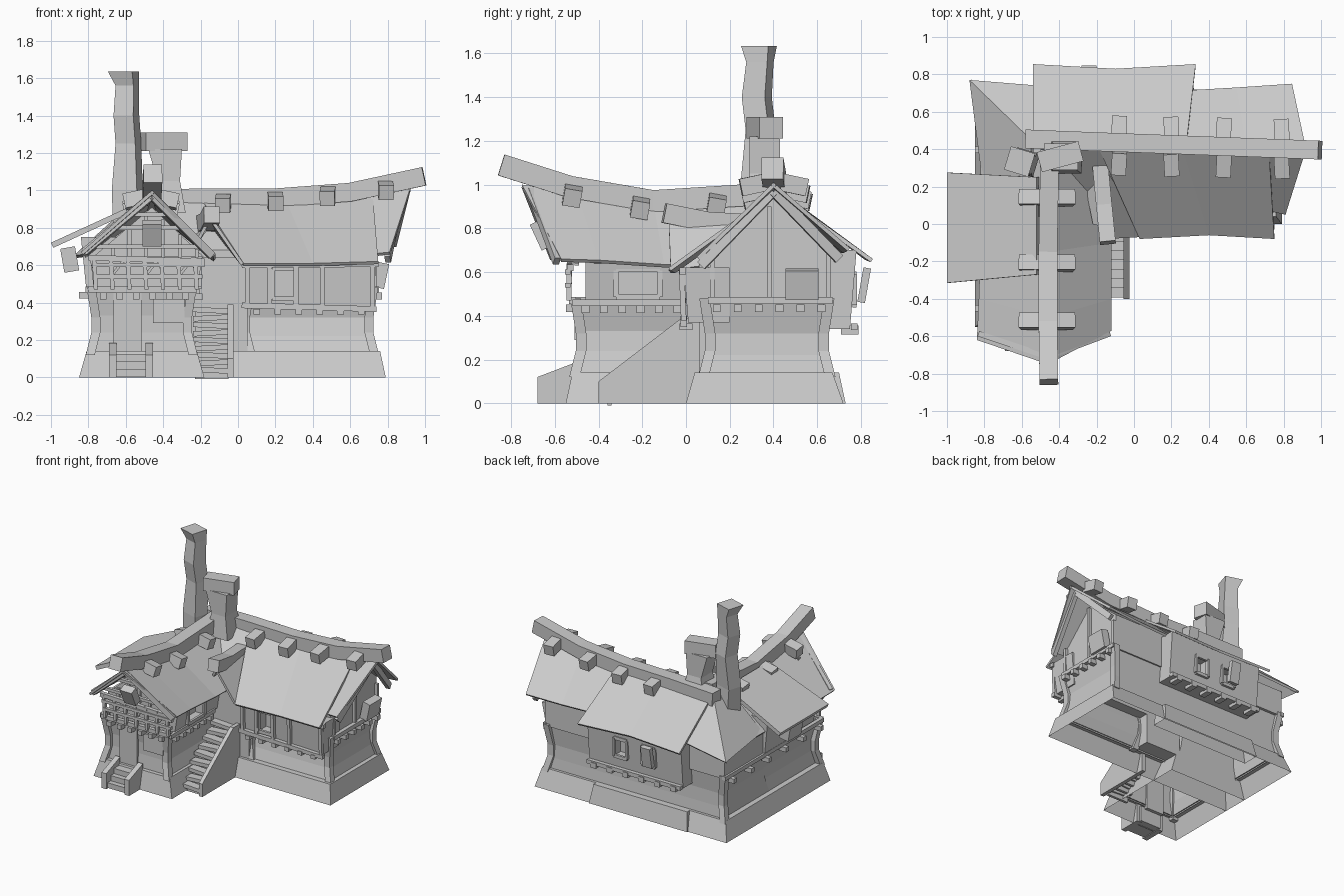
import bpy, bmesh, math
from mathutils import Vector, Euler, Matrix

cube = bpy.data.objects.get("Cube")
if cube:
    bpy.data.objects.remove(cube, do_unlink=True)

mat = bpy.data.materials.new("plain grey")
mat.use_nodes = True
GREY = (0.6, 0.6, 0.6, 1)
mat.diffuse_color = GREY
mat.node_tree.nodes["Principled BSDF"].inputs["Base Color"].default_value = GREY


def make(name, verts, faces):
    mesh = bpy.data.meshes.new(name)
    mesh.from_pydata([tuple(v) for v in verts], [], faces)
    bm = bmesh.new()
    bm.from_mesh(mesh)
    bmesh.ops.recalc_face_normals(bm, faces=bm.faces)
    bm.to_mesh(mesh)
    bm.free()
    mesh.materials.append(mat)
    ob = bpy.data.objects.new(name, mesh)
    bpy.context.collection.objects.link(ob)
    return ob


def loft(name, rings, caps=True):
    """Skin equal-sized rings of points, closing both ends unless hollow."""
    n = len(rings[0])
    last = (len(rings) - 1) * n
    faces = [tuple(range(n)), tuple(last + i for i in range(n))] if caps else []
    for r in range(len(rings) - 1):
        for i in range(n):
            j = (i + 1) % n
            faces.append((r*n + i, r*n + j, r*n + n + j, r*n + n + i))
    return make(name, [p for ring in rings for p in ring], faces)


def rect(x0, x1, y0, y1, z):
    return [(x0, y0, z), (x1, y0, z), (x1, y1, z), (x0, y1, z)]


def stack(name, sections, caps=True):
    return loft(name, [rect(*s) for s in sections], caps)


def box(name, center, size, rot=(0, 0, 0)):
    sx, sy, sz = (s / 2 for s in size)
    turn = Euler([math.radians(a) for a in rot]).to_matrix()
    rings = [[turn @ Vector(p) + Vector(center) for p in rect(-sx, sx, -sy, sy, z)]
             for z in (-sz, sz)]
    return loft(name, rings)


def beam(name, points, w, h):
    """Square timber following a path; w is across, h is upright."""
    pts = [Vector(p) for p in points]
    rings = []
    for i, p in enumerate(pts):
        d = (pts[min(i + 1, len(pts) - 1)] - pts[max(i - 1, 0)]).normalized()
        side = d.cross(Vector((0, 0, 1)))
        side = side.normalized() if side.length > 0.1 else Vector((1, 0, 0))
        up = side.cross(d)
        rings.append([p + side*a*w/2 + up*b*h/2
                      for a, b in ((-1, -1), (1, -1), (1, 1), (-1, 1))])
    return loft(name, rings)


def roof(name, ridge, eave, thick=0.018):
    """Thin roof slope between a ridge line and an eave line."""
    n = len(ridge)
    ob = make(name, ridge + eave, [(i, i + 1, n + i + 1, n + i) for i in range(n - 1)])
    if ob.data.polygons[0].normal.z < 0:
        ob.data.flip_normals()
    mod = ob.modifiers.new("thickness", "SOLIDIFY")
    mod.thickness = thick


def opening(wall, center, size):
    """Cut a window recess and bake it into the wall."""
    cutter = box("cutter", center, size)
    mod = wall.modifiers.new("opening", "BOOLEAN")
    mod.operation, mod.object, mod.solver = "DIFFERENCE", cutter, "EXACT"
    graph = bpy.context.evaluated_depsgraph_get()
    graph.update()
    baked = bpy.data.meshes.new_from_object(wall.evaluated_get(graph))
    wall.modifiers.clear()
    wall.data = baked
    bpy.data.objects.remove(cutter, do_unlink=True)


def window(name, center, w, h, axis):
    """Frame of four bars, facing along x or y."""
    c = Vector(center)
    u = Vector((1, 0, 0)) if axis == "y" else Vector((0, 1, 0))
    v = Vector((0, 0, 1))
    for k in (-1, 1):
        for tag, mid, along, length in (("side", u*k*w/2, v, h), ("rail", v*k*h/2, u, w)):
            beam(f"{name}_{tag}", [c + mid - along*length/2, c + mid + along*length/2], 0.018, 0.025)


# Hollow stone footings with a ledge on top
stack("main_footing", [(-.85, .79, .0, .72, 0), (-.81, .76, .04, .67, .14),
                       (-.76, .71, .09, .63, .14)], False)
stack("front_footing", [(-.85, -.18, -.55, .2, 0), (-.81, -.22, -.52, .2, .14),
                        (-.76, -.28, -.48, .2, .14)], False)
stack("back_footing", [(-.52, .32, .6, .73, 0), (-.5, .3, .6, .7, .14), (-.5, .3, .6, .62, .14)], False)

# Ground floor walls with a pinched waist
stack("main_lower_wall", [(-.77, .73, .08, .65, .13), (-.76, .71, .11, .64, .22),
                          (-.75, .70, .13, .635, .32), (-.78, .73, .1, .65, .47)], False)
stack("front_lower_wall", [(-.77, -.24, -.49, .2, .13), (-.75, -.27, -.48, .2, .24),
                           (-.75, -.28, -.48, .2, .33), (-.78, -.25, -.5, .2, .47)], False)
for x, y in ((-.77, -.49), (-.26, -.49), (.71, .1), (.71, .64), (-.77, .64), (.05, .1)):
    sx, sy = (1 if x > -.3 else -1), (1 if y > .3 else -1)
    path = ((.02, .12), (-.01, .24), (-.01, .32), (.015, .48))
    stack("corner_post", [(x + d*sx - .024, x + d*sx + .024, y + d*sy - .024, y + d*sy + .024, z)
                          for d, z in path])

# Upper walls with window openings
stack("left_upper_wall", [(-.8, -.4, .1, .67, .46), (-.8, -.4, .1, .67, .66)])
profile = [(.1, .46), (.1, .68), (.4, .94), (.66, .73), (.66, .46)]
loft("main_upper_wall", [[(x, y, z) for y, z in profile] for x in (-.5, .72)])
front_bay = stack("front_bay_wall", [(.04, .72, .01, .2, .37), (.04, .74, -.01, .2, .62)])
opening(front_bay, (.245, 0, .5), (.12, .16, .16))
back_bay = stack("back_bay_wall", [(-.5, .3, .55, .75, .34), (-.5, .3, .55, .78, .7)])
for x in (-.22, .02):
    opening(back_bay, (x, .77, .52), (.11, .16, .14))
front_upper = stack("front_upper_wall", [(-.77, -.22, -.46, .25, .46), (-.79, -.19, -.46, .25, .645)])
opening(front_upper, (-.2, -.22, .55), (.16, .2, .13))
profile = [(-.78, .64), (-.46, .91), (-.18, .64)]
loft("front_gable_wall", [[(x, y, z) for x, z in profile] for y in (-.42, .25)])
stack("left_dormer_wall", [(-.81, -.5, -.25, .2, .46), (-.84, -.5, -.25, .2, .75)])

# Front wing roof
ridge = [(-.46, -.75, 1.0), (-.46, -.5, .965), (-.46, -.15, .92), (-.46, .4, .95)]
roof("front_roof_right", ridge, [(-.12, -.57, .66), (-.12, -.4, .655), (-.12, -.1, .635), (-.12, .25, .63)])
roof("front_roof_left", ridge, [(-.84, -.62, .67), (-.83, -.4, .66), (-.82, -.1, .65), (-.82, .3, .66)])
roof("left_shed_roof", [(-.52, .25, .94), (-.52, -.27, .94)], [(-1, .275, .72), (-1, -.315, .72)], .03)

# Main wing roof
roof("main_roof_front", [(-.2, .43, .96), (.25, .43, .96), (.72, .42, .98)],
     [(.03, -.08, .61), (.4, -.06, .61), (.75, -.08, .62)])
roof("main_roof_front_end", [(.68, .41, .97), (.92, .4, 1.01)], [(.72, .07, .66), (.81, .05, .67)])
roof("main_roof_back", [(.2, .43, .95), (.6, .42, .96), (.92, .4, 1.01)],
     [(.2, .71, .7), (.55, .73, .7), (.845, .75, .71)])
roof("back_bay_roof", [(-.54, .44, .965), (-.1, .44, .965), (.28, .43, .965)],
     [(-.54, .855, .66), (-.1, .83, .67), (.33, .855, .66)])
roof("back_left_roof", [(-.55, .45, .95), (-.4, .45, .95)], [(-.88, .77, .65), (-.45, .735, .7)])
roof("hip_roof", [(-.55, .45, .95), (-.55, .25, .92)], [(-.88, .77, .65), (-.81, .22, .66)])

# Stair porch roof
roof("porch_roof_right", [(-.15, .35, .84), (-.15, -.08, .87)], [(.0, .3, .66), (.03, -.07, .61)])
roof("porch_roof_left", [(-.15, .35, .84), (-.15, -.02, .87)], [(-.28, .3, .74), (-.22, .0, .74)])
beam("porch_ridge", [(-.14, -.1, .87), (-.16, .1, .83), (-.18, .31, .82)], .085, .09)
stack("porch_wall", [(-.25, .05, .06, .2, .14), (-.25, .05, .06, .2, .64)])

# Heavy ridge timbers and their pegs
beam("main_ridge", [(-.58, .455, .95), (-.2, .44, .96), (.2, .425, .96), (.6, .41, .99), (.995, .395, 1.075)],
     .1, .1)
beam("front_ridge", [(-.455, -.845, 1.09), (-.46, -.53, .99), (-.46, -.15, .925), (-.45, .4, .96)], .1, .1)
for i, x in enumerate((-.08, .2, .48, .79)):
    z = .93 + .1 * max(0, x - .1)
    for y, tilt in ((.51, -12), (.325, 12)):
        box("ridge_peg", (x, y - .02*x, z), (.08, .12, .08), (tilt, 0, 6*(i % 2) - 3))
for y, z in ((.14, .91), (-.21, .895), (-.52, .95)):
    for k in (-1, 1):
        box("front_ridge_peg", (-.465 + k*.085, y, z), (.12, .08, .08), (-10, 12*k, 0))

# Chimneys
tall = stack("tall_chimney", [(-.65, -.53, .27, .39, .75), (-.66, -.52, .27, .38, 1.0),
                              (-.645, -.535, .29, .4, 1.25), (-.65, -.54, .27, .38, 1.4),
                              (-.645, -.545, .29, .39, 1.56), (-.68, -.545, .265, .395, 1.635)])
pivot = Matrix.Translation((-.6, .33, 0))
tall.data.transform(pivot @ Matrix.Rotation(math.radians(-17), 4, "Z") @ pivot.inverted())
stack("short_chimney", [(-.47, -.28, .27, .47, .88), (-.43, -.31, .29, .43, 1.05),
                        (-.48, -.3, .29, .43, 1.22)])
box("short_chimney_cap", (-.395, .36, 1.26), (.23, .11, .1), (0, 0, 15))

# Floor beams with projecting joist ends
for a, b in (((-.8, -.52, .47), (-.22, -.52, .47)), ((-.22, -.52, .46), (-.22, .02, .46)),
             ((-.8, -.52, .47), (-.8, .68, .47)), ((.74, .1, .47), (.74, .67, .47)),
             ((.02, -.01, .385), (.74, -.01, .365)), ((-.5, .77, .35), (.3, .77, .35)),
             ((.02, -.015, .6), (.75, -.015, .605)), ((-.8, -.53, .64), (-.18, -.53, .62))):
    beam("floor_beam", [a, b], .03, .03)
for i in range(6):
    t = i / 5
    box("front_joist", (-.72 + .44*t, -.52, .435), (.035, .06, .035))
    box("right_joist", (.74, .14 + .48*t, .435), (.06, .035, .035))
    box("side_joist", (-.22, -.46 + .42*t, .43), (.06, .035, .035))
    box("left_joist", (-.82, -.45 + 1.06*t, .44), (.06, .035, .035))
    box("bay_joist", (.1 + .56*t, .0, .35), (.035, .06, .03))
    box("back_joist", (-.44 + .68*t, .75, .335), (.045, .08, .04))

# Lattice gallery and open truss of the front gable
for z, w in ((.54, .29), (.6, .3), (.7, .29), (.8, .18), (.87, .11)):
    beam("gable_rail", [(-.48 - w, -.54, z), (-.48 + w, -.54, z)], .025, .022)
for i in range(7):
    x = -.76 + .09*i
    beam("gallery_post", [(x, -.535, .47), (x - .01, -.535, .64)], .022, .022)
    beam("gallery_brace", [(x, -.53, .55), (x + (.07 if i % 2 else -.03), -.53, .64)], .015, .015)
    beam("truss_post", [(x, -.5, .64), (x, -.5, .9 - .9*abs(x + .46))], .02, .02)
for x, z in ((-.82, .67), (-.14, .65)):
    beam("front_rafter", [(x, -.59, z), (-.46, -.71, .97)], .03, .04)
box("gable_window", (-.46, -.66, .77), (.1, .06, .13), (25, 0, 0))

# Right gable timbers
for y, z in ((.07, .63), (.7, .66)):
    beam("gable_rafter", [(.8, y, z), (.87, .4, .97)], .03, .045)
for y in (.12, .38, .65):
    beam("gable_post", [(.73, y, .47), (.73, y, .9 if y == .38 else .68)], .025, .02)

# Windows, shutters and door
for x in (.05, .17, .31, .45, .72):
    beam("bay_post", [(x, -.01, .37), (x, -.02, .61)], .025, .025)
window("bay_window", (.245, -.012, .5), .12, .16, "y")
window("side_window", (-.205, -.22, .55), .2, .13, "x")
for x in (-.22, .02):
    window("back_window", (x, .77, .52), .11, .14, "y")
box("back_shutter", (-.24, .815, .54), (.08, .035, .16), (-10, 0, 0))
box("right_window_box", (.765, .53, .545), (.06, .15, .135), (0, 12, 0))
box("left_window_box", (-.9, 0, .63), (.08, .16, .13), (0, -10, 0))
box("front_door", (-.59, -.485, .28), (.15, .03, .34))
box("front_window", (-.37, -.49, .355), (.17, .04, .13))

# Front steps with cheek walls
for i in range(3):
    box("front_step", (-.57, -.58 + .02*i, .025 + .04*i), (.18, .17 - .04*i, .04))
for x in (-.67, -.475):
    loft("front_cheek", [[(a, -.68, 0), (a, -.68, .12), (a, -.51, .185), (a, -.51, 0)]
                         for a in (x - .02, x + .02)])

# Side staircase
for i in range(9):
    h = .05 + .04*i
    box("stair_tread", (-.14, -.36 + .05*i, h - .012), (.2, .065, .028), (0, 3*(-1)**i, 0))
    box("stair_riser", (-.14, -.35 + .05*i, h - .035), (.18, .02, .05))
loft("stair_cheek", [[(a, -.4, 0), (a, -.4, .1), (a, -.02, .39), (a, .06, .39), (a, .06, 0)]
                     for a in (-.055, -.025)])
